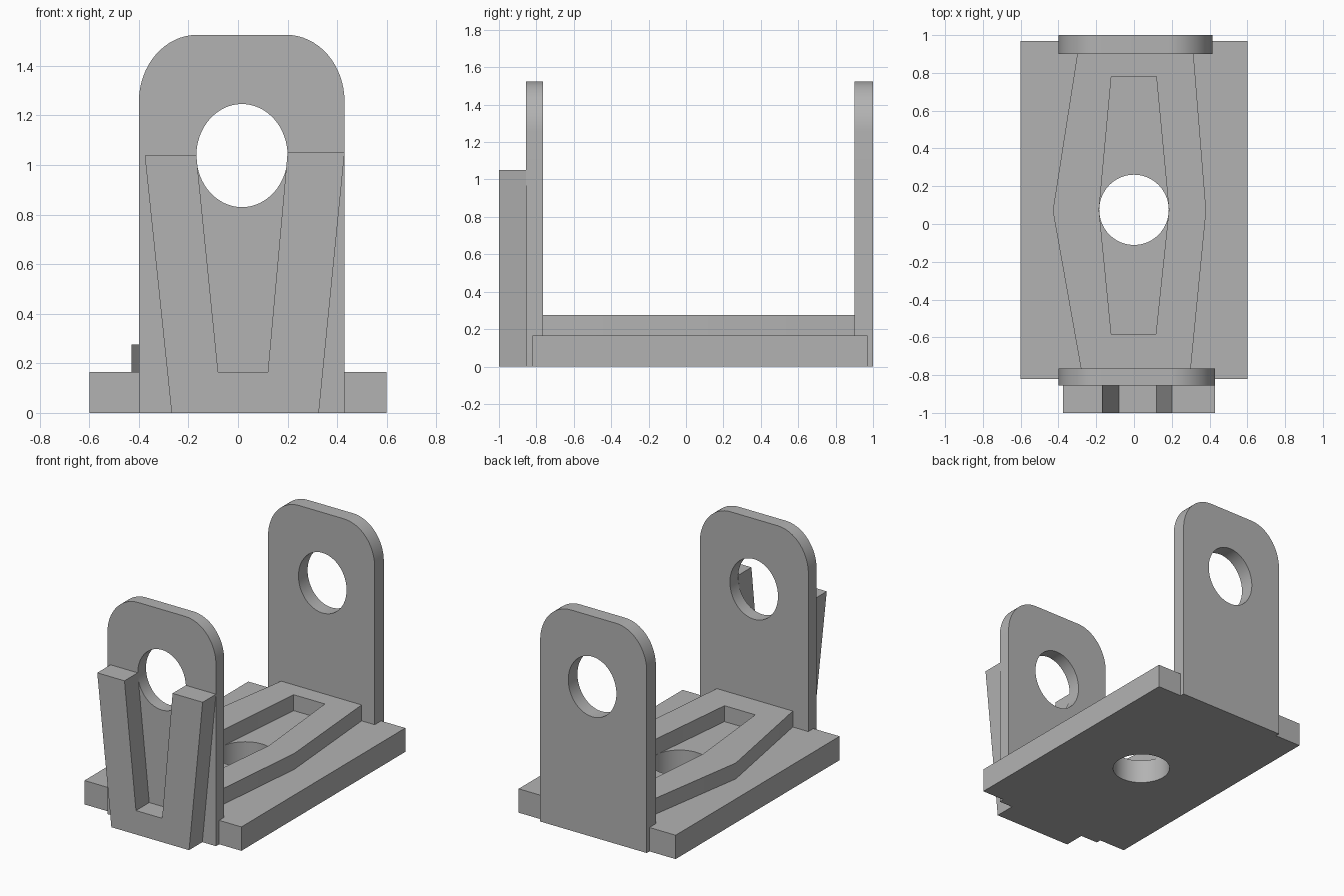
import bpy
import bmesh
from math import cos, sin, pi, radians
from mathutils import Matrix

default_cube = bpy.data.objects.get("Cube")
if default_cube:
    bpy.data.objects.remove(default_cube, do_unlink=True)

# Single plain grey finish
GREY = (0.45, 0.45, 0.45, 1)
grey = bpy.data.materials.new("plain grey")
grey.use_nodes = True
grey.diffuse_color = GREY
grey.node_tree.nodes["Principled BSDF"].inputs["Base Color"].default_value = GREY


def arc(cx, cy, rx, ry, start, end, steps):
    """Points along an elliptical arc, angles in degrees."""
    angles = [radians(start + (end - start) * i / steps) for i in range(steps + 1)]
    return [(cx + rx * cos(a), cy + ry * sin(a)) for a in angles]


def ellipse(cx, cy, rx, ry, steps=64):
    return arc(cx, cy, rx, ry, 0, 360, steps)[:-1]


def slab(name, loops, low, high, upright=False):
    """Extrude an outline with holes along z, or along y when upright."""
    curve = bpy.data.curves.new(name, "CURVE")
    curve.dimensions = "2D"
    curve.fill_mode = "BOTH"
    curve.extrude = (high - low) / 2
    for loop in loops:
        spline = curve.splines.new("POLY")
        spline.points.add(len(loop) - 1)
        for point, (u, v) in zip(spline.points, loop):
            point.co = (u, v, 0, 1)
        spline.use_cyclic_u = True
    obj = bpy.data.objects.new(name, curve)
    bpy.context.collection.objects.link(obj)
    bpy.ops.object.select_all(action="DESELECT")
    obj.select_set(True)
    bpy.context.view_layer.objects.active = obj
    bpy.ops.object.convert(target="MESH")
    obj = bpy.context.object
    mesh = obj.data
    mid = (low + high) / 2
    if upright:
        place = Matrix.Translation((0, mid, 0)) @ Matrix.Rotation(pi / 2, 4, "X")
    else:
        place = Matrix.Translation((0, 0, mid))
    # Weld the caps to the walls and put the slab in position
    bm = bmesh.new()
    bm.from_mesh(mesh)
    bmesh.ops.remove_doubles(bm, verts=bm.verts, dist=0.0001)
    bmesh.ops.transform(bm, matrix=place, verts=bm.verts)
    bmesh.ops.recalc_face_normals(bm, faces=bm.faces)
    bm.to_mesh(mesh)
    bm.free()
    mesh.materials.clear()
    mesh.materials.append(grey)
    bpy.ops.object.shade_smooth_by_angle(angle=radians(30))
    return obj


def end_plate(name, left, right, y_low, y_high):
    """Upright lug with rounded top corners and a pin hole."""
    rx, rz, top = 0.235, 0.27, 1.525
    outline = [(left, 0), (right, 0)]
    outline += arc(right - rx, top - rz, rx, rz, 0, 90, 16)
    outline += arc(left + rx, top - rz, rx, rz, 90, 180, 16)
    hole = ellipse(0.016, 1.038, 0.184, 0.208)
    return slab(name, [outline, hole], y_low, y_high, upright=True)


# Base plate with round through hole
base = [(-0.6, -0.82), (0.6, -0.82), (0.6, 0.97), (-0.6, 0.97)]
slab("base_plate", [base, ellipse(0, 0.075, 0.184, 0.186)], 0, 0.165)

# Raised six-sided frame on the base
frame = [(-0.28, -0.77), (0.3, -0.77), (0.382, 0.07),
         (0.315, 0.9), (-0.3, 0.9), (-0.43, 0.07)]
opening = [(-0.12, -0.585), (0.115, -0.585), (0.185, 0.075),
           (0.118, 0.78), (-0.12, 0.78), (-0.185, 0.075)]
slab("raised_frame", [frame, opening], 0.165, 0.275)

# Upright end plates
end_plate("front_plate", -0.4, 0.43, -0.855, -0.765)
end_plate("rear_plate", -0.4, 0.415, 0.9, 1)

# Flared U-shaped bracket on the front plate
bracket = [(-0.268, 0), (0.326, 0), (0.43, 1.05), (0.2, 1.05),
           (0.12, 0.165), (-0.08, 0.165), (-0.168, 1.038), (-0.376, 1.038)]
slab("front_bracket", [bracket], -1, -0.855, upright=True)
